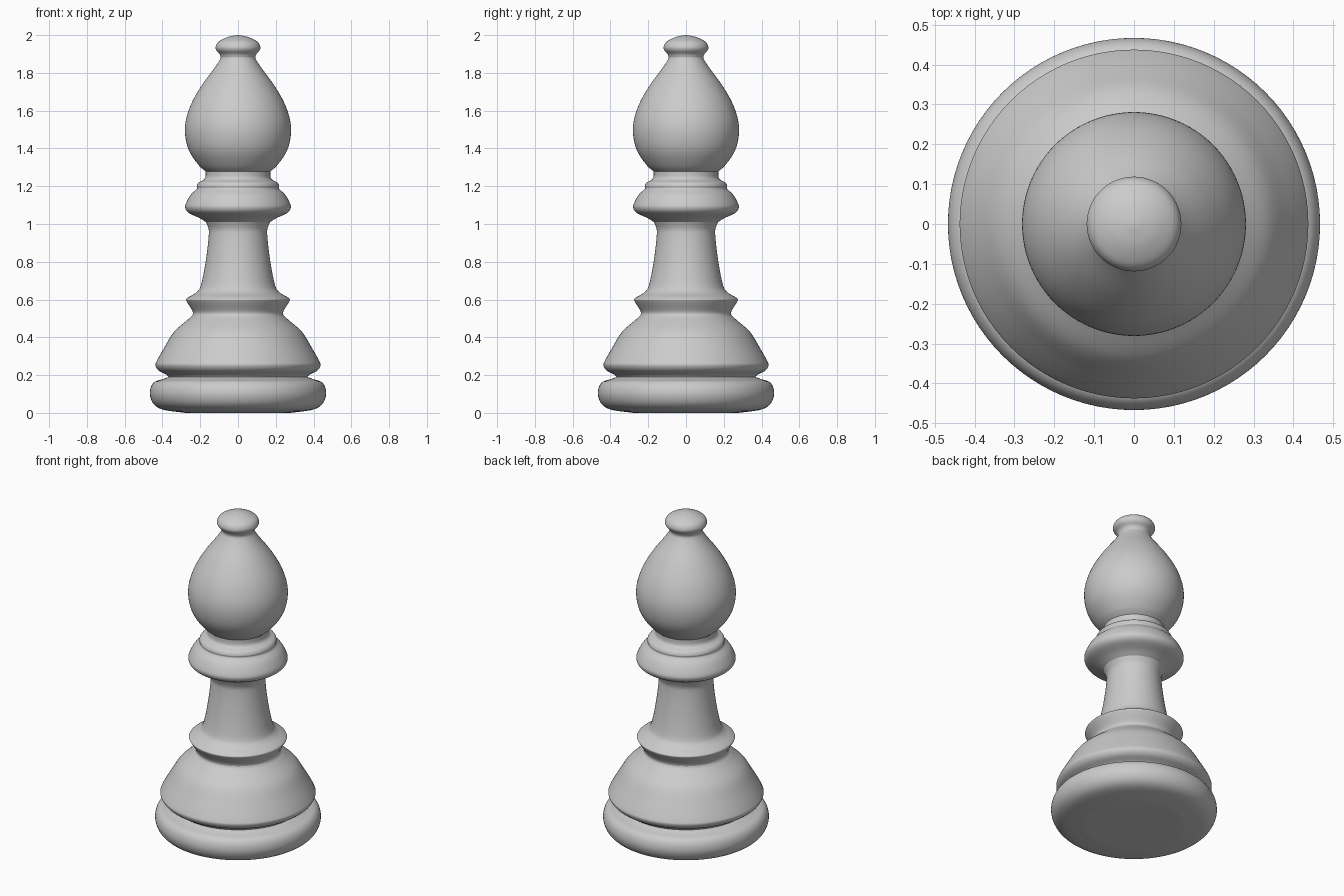
import bpy, bmesh, math
from mathutils import Vector

SIDES = 96
STEPS = 5


def smooth_profile(points):
    """Catmull-Rom curve through (radius, height) points."""
    p = [Vector(q) for q in points]
    p = [p[0]] + p + [p[-1]]
    out = []
    for a, b, c, d in zip(p, p[1:], p[2:], p[3:]):
        for k in range(STEPS):
            t = k / STEPS
            v = 0.5 * (2 * b + (c - a) * t + (2 * a - 5 * b + 4 * c - d) * t**2
                       + (3 * b - a - 3 * c + d) * t**3)
            out.append((max(v.x, 0), min(max(v.y, 0), 2)))
    return out + [tuple(points[-1])]


def lathe(name, points):
    """Turn a bottom-to-top profile around the z axis."""
    bm = bmesh.new()
    rings = []
    for r, z in smooth_profile(points):
        rings.append([bm.verts.new((r * math.cos(2 * math.pi * j / SIDES),
                                    r * math.sin(2 * math.pi * j / SIDES), z))
                      for j in range(SIDES)])
    for lo, hi in zip(rings, rings[1:]):
        for j in range(SIDES):
            n = (j + 1) % SIDES
            bm.faces.new((lo[j], lo[n], hi[n], hi[j]))
    bmesh.ops.remove_doubles(bm, verts=bm.verts, dist=1e-5)
    for f in bm.faces:
        f.smooth = True
    mesh = bpy.data.meshes.new(name)
    bm.to_mesh(mesh)
    bm.free()
    obj = bpy.data.objects.new(name, mesh)
    bpy.context.collection.objects.link(obj)


# Rounded foot disc with flat underside
lathe("base", [(0, 0), (0.25, 0), (0.31, 0.004), (0.40, 0.018), (0.445, 0.045),
               (0.466, 0.09), (0.462, 0.135), (0.44, 0.165), (0.40, 0.178),
               (0.368, 0.19)])
# Flared skirt
lathe("skirt", [(0.368, 0.19), (0.38, 0.203), (0.42, 0.224), (0.437, 0.25),
                (0.43, 0.275), (0.388, 0.35), (0.338, 0.43), (0.27, 0.49),
                (0.245, 0.512), (0.238, 0.525)])
# Lower ring and tapering stem
lathe("stem", [(0.238, 0.525), (0.243, 0.543), (0.27, 0.587), (0.275, 0.602),
               (0.258, 0.615), (0.22, 0.638), (0.198, 0.67), (0.178, 0.76),
               (0.163, 0.86), (0.155, 0.94), (0.156, 0.975), (0.17, 1.01)])
# Stepped collar
lathe("collar", [(0.17, 1.01), (0.205, 1.032), (0.26, 1.058), (0.279, 1.083),
                 (0.275, 1.11), (0.25, 1.155), (0.218, 1.186), (0.218, 1.202),
                 (0.208, 1.22), (0.182, 1.234), (0.172, 1.25), (0.171, 1.278)])
# Teardrop head
lathe("head", [(0.171, 1.278), (0.205, 1.308), (0.25, 1.37), (0.273, 1.43),
               (0.281, 1.50), (0.271, 1.57), (0.241, 1.65), (0.188, 1.74),
               (0.125, 1.825), (0.096, 1.87), (0.092, 1.885)])
# Finial button
lathe("finial", [(0.092, 1.885), (0.098, 1.9), (0.115, 1.92), (0.118, 1.94),
                 (0.103, 1.965), (0.06, 1.988), (0.02, 1.998), (0, 2.0)])
